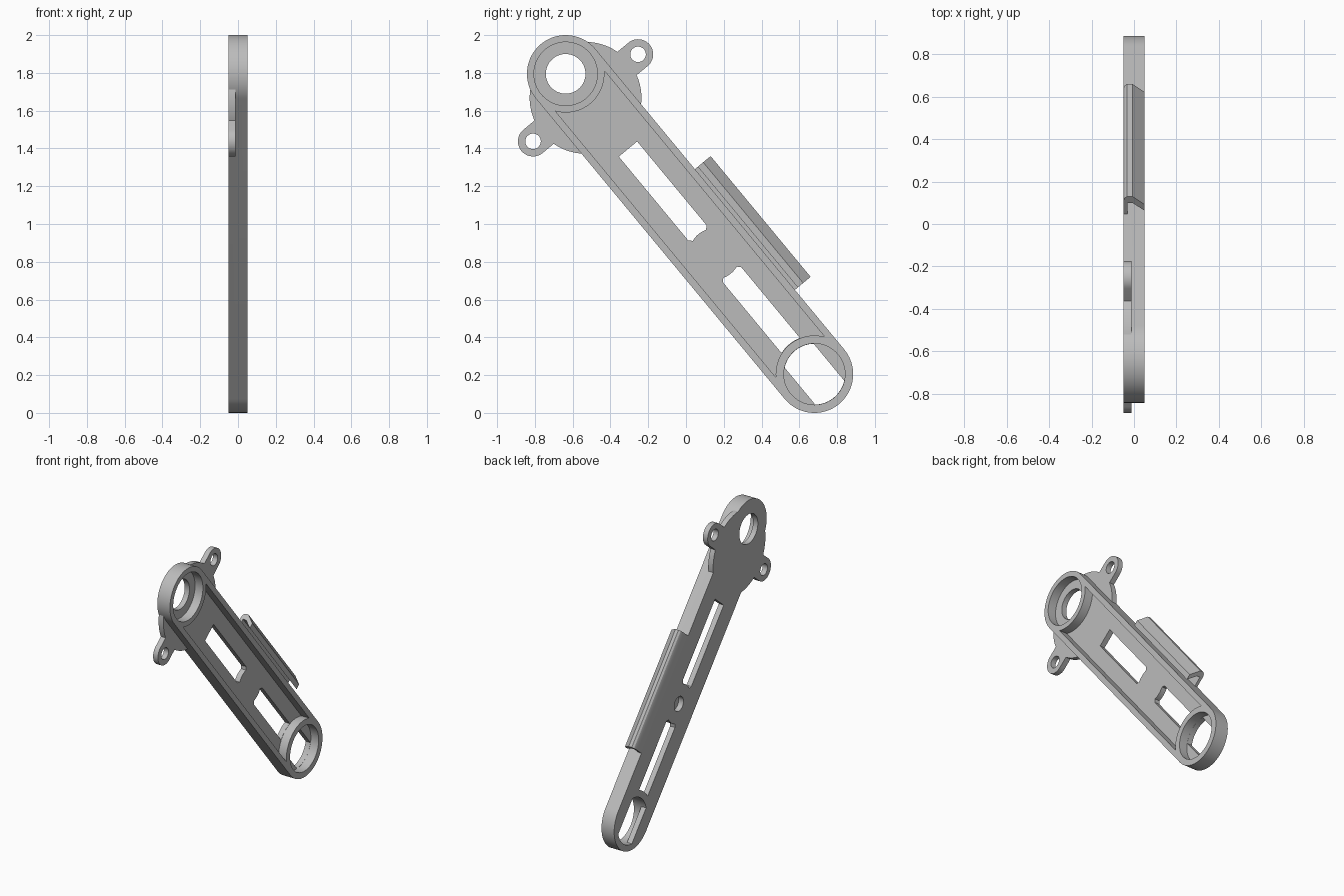
import bpy, bmesh
from math import sin, cos, radians, asin, degrees
from mathutils import Vector

if "Cube" in bpy.data.objects:
    bpy.data.objects.remove(bpy.data.objects["Cube"])

# Arm frame: s runs from the upper eye to the lower eye, t runs across
TOP = Vector((0, -0.637, 1.795))
END = Vector((0, 0.68, 0.205))
LENGTH = (END - TOP).length
S = (END - TOP).normalized()
T = Vector((0, -S.z, S.y))
X = Vector((1, 0, 0))
BACK, FLOOR, FRONT = -0.05, -0.012, 0.05
R, INNER = 0.205, 0.168
OVER = 0.1

grey = bpy.data.materials.new("light_grey")
grey.use_nodes = True
grey.diffuse_color = (0.5, 0.5, 0.5, 1)
grey.node_tree.nodes["Principled BSDF"].inputs["Base Color"].default_value = (0.5, 0.5, 0.5, 1)


def arc(s, t, r, a0, a1, n=24):
    """Points on an arc in the arm plane, angles in degrees."""
    return [(s + r * cos(radians(a0 + (a1 - a0) * i / n)),
             t + r * sin(radians(a0 + (a1 - a0) * i / n))) for i in range(n + 1)]


def circle(s, t, r, n=64):
    return arc(s, t, r, 0, 360, n)[:-1]


def sweep(name, points, offset):
    """Extrude a closed loop of 3D points into a solid."""
    bm = bmesh.new()
    face = bm.faces.new([bm.verts.new(p) for p in points])
    ext = bmesh.ops.extrude_face_region(bm, geom=[face])
    moved = [g for g in ext["geom"] if isinstance(g, bmesh.types.BMVert)]
    bmesh.ops.translate(bm, verts=moved, vec=offset)
    bmesh.ops.recalc_face_normals(bm, faces=bm.faces)
    mesh = bpy.data.meshes.new(name)
    bm.to_mesh(mesh)
    bm.free()
    mesh.materials.append(grey)
    ob = bpy.data.objects.new(name, mesh)
    bpy.context.collection.objects.link(ob)
    return ob


def plate(name, outline, x0, x1):
    return sweep(name, [TOP + S * s + T * t + X * x0 for s, t in outline], X * (x1 - x0))


def combine(target, tool, operation):
    mod = target.modifiers.new(tool.name, "BOOLEAN")
    mod.operation, mod.solver, mod.object = operation, "EXACT", tool
    bpy.context.view_layer.objects.active = target
    bpy.ops.object.modifier_apply(modifier=mod.name)
    bpy.data.objects.remove(tool)


def cut(name, outline, x0=BACK - OVER):
    combine(arm, plate(name, outline, x0, FRONT + OVER), "DIFFERENCE")


# Main arm body
arm = plate("linkage_arm", arc(0, 0, R, 90, 270, 40) + arc(LENGTH, 0, R, -90, 90, 40), BACK, FRONT)

# Thin round flange and its two mounting ears
FLANGE_S, EAR_T, EAR_R = 0.165, 0.361, 0.08
combine(arm, plate("flange", circle(FLANGE_S, 0, 0.296, 96), BACK, FLOOR), "UNION")
ears = arc(FLANGE_S, EAR_T, EAR_R, 0, 180) + arc(FLANGE_S, -EAR_T, EAR_R, 180, 360)
combine(arm, plate("ears", ears, BACK, FLOOR), "UNION")

# Bent side clip: back leg, rounded crest, sloping lip
profile = [(-0.05, 0.19), (-0.05, 0.285), (-0.044, 0.302), (-0.032, 0.313), (-0.008, 0.313),
           (0.05, 0.262), (0.05, 0.225), (-0.006, 0.272), (-0.03, 0.272), (-0.03, 0.19)]
clip = sweep("side_clip", [TOP + S * 0.825 + T * t + X * x for x, t in profile], S * 0.83)
combine(arm, clip, "UNION")

# Pocket between the two eyes, leaving a rim
a = degrees(asin(INNER / R))
cut("pocket", arc(0, 0, R, -a, a) + arc(LENGTH, 0, R, 180 - a, 180 + a), FLOOR)

# Recesses and through holes in the eyes
cut("upper_recess", circle(0, 0, INNER), FLOOR)
cut("upper_hole", circle(0, 0, 0.105))
LOWER_R = 0.162
cut("lower_recess", circle(LENGTH, 0, LOWER_R), FLOOR)
a = degrees(asin(0.1 / LOWER_R))
cut("lower_opening", arc(LENGTH, 0, LOWER_R - 0.001, -a, a)
    + arc(LENGTH, 0, LOWER_R - 0.001, 180 - a, 180 + a))

# Ear holes and pivot hole
for side in (-1, 1):
    cut("ear_hole", circle(FLANGE_S, side * EAR_T, 0.041, 40))
PIVOT, HALF = 1.237, 0.063
cut("pivot_hole", circle(PIVOT, 0, 0.052, 40))

# Long slots with ends curved around the pivot
upper_end = arc(PIVOT, 0, 0.135, 200, 160, 12)
cut("upper_slot", [(0.517, -HALF), (PIVOT - 0.145, -HALF)] + upper_end
    + [(PIVOT - 0.145, HALF), (0.517, HALF)])
lower_end = arc(PIVOT, 0, 0.135, -20, 20, 12)
a = degrees(asin(HALF / 0.207))
cut("lower_slot", [(PIVOT + 0.145, -HALF)] + lower_end + [(PIVOT + 0.145, HALF)]
    + arc(LENGTH, 0, 0.207, 180 - a, 180 + a, 12))

bpy.ops.object.select_all(action="DESELECT")
arm.select_set(True)
bpy.context.view_layer.objects.active = arm
bpy.ops.object.shade_smooth_by_angle(angle=radians(25))
